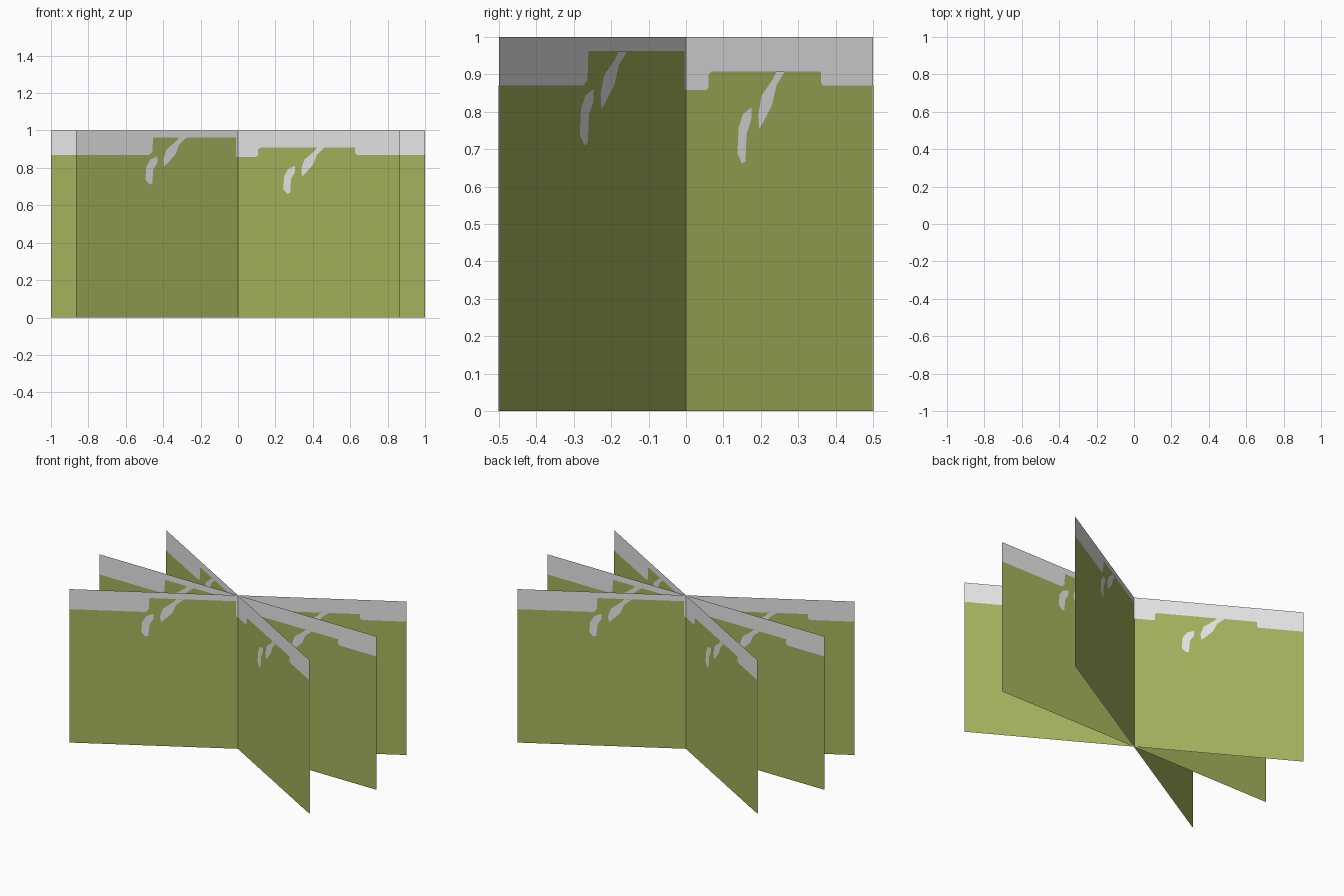
import bpy, bmesh, math
from mathutils import Matrix

if "Cube" in bpy.data.objects:
    bpy.data.objects.remove(bpy.data.objects["Cube"])


def material(name, rgb):
    m = bpy.data.materials.new(name)
    m.diffuse_color = (*rgb, 1)
    m.use_nodes = True
    m.node_tree.nodes["Principled BSDF"].inputs["Base Color"].default_value = m.diffuse_color
    return m


PALE = material("pale grey", (0.95, 0.95, 0.95))
GREEN = material("grass green", (0.375, 0.455, 0.108))

# Outlines on one card face: x across (-1..1), z up (0..1)
CARD = [(-1, 0), (1, 0), (1, 1), (-1, 1)]
GRASS = [(-1, 0), (1, 0), (1, .87), (.735, .87), (.725, .88), (.725, .908),
         (.14, .908), (.125, .90), (.125, .865), (.11, .858), (-.012, .858),
         (-.012, .962), (-.525, .962), (-.53, .885), (-.55, .87), (-1, .87)]
SHORT_GAP = [(-.50, .861), (-.543, .845), (-.568, .807), (-.574, .738),
             (-.549, .711), (-.531, .717), (-.525, .791), (-.50, .829)]
LONG_GAP = [(-.32, .962), (-.365, .962), (-.385, .941), (-.444, .898),
            (-.463, .845), (-.457, .807), (-.432, .829), (-.389, .872), (-.365, .925)]


def shifted(pts, dx, dz):
    return [(x + dx, z + dz) for x, z in pts]


def sheet(name, outlines, depth, mat, angle):
    """Flat polygons facing -y at a tiny depth, turned about the z axis."""
    bm = bmesh.new()
    for pts in outlines:
        f = bm.faces.new([bm.verts.new((x, -depth, z)) for x, z in pts])
        f.normal_update()
        if f.normal.y > 0:
            f.normal_flip()
    bmesh.ops.triangulate(bm, faces=bm.faces[:])
    bm.transform(Matrix.Rotation(angle, 4, 'Z'))
    me = bpy.data.meshes.new(name)
    bm.to_mesh(me)
    bm.free()
    me.materials.append(mat)
    ob = bpy.data.objects.new(name, me)
    bpy.context.collection.objects.link(ob)


GAPS = [SHORT_GAP, LONG_GAP,
        shifted(SHORT_GAP, .855, -.05), shifted(LONG_GAP, .855, -.054)]

# Three crossed cards, each painted on both sides
for i, deg in enumerate((-30, 0, 30)):
    for side, turn in (("front", 0), ("back", 180)):
        a = math.radians(deg + turn)
        tag = f"{i + 1}_{side}"
        sheet("card_" + tag, [CARD], .0005, PALE, a)
        sheet("grass_" + tag, [GRASS], .002, GREEN, a)
        sheet("blade_gaps_" + tag, GAPS, .0035, PALE, a)
